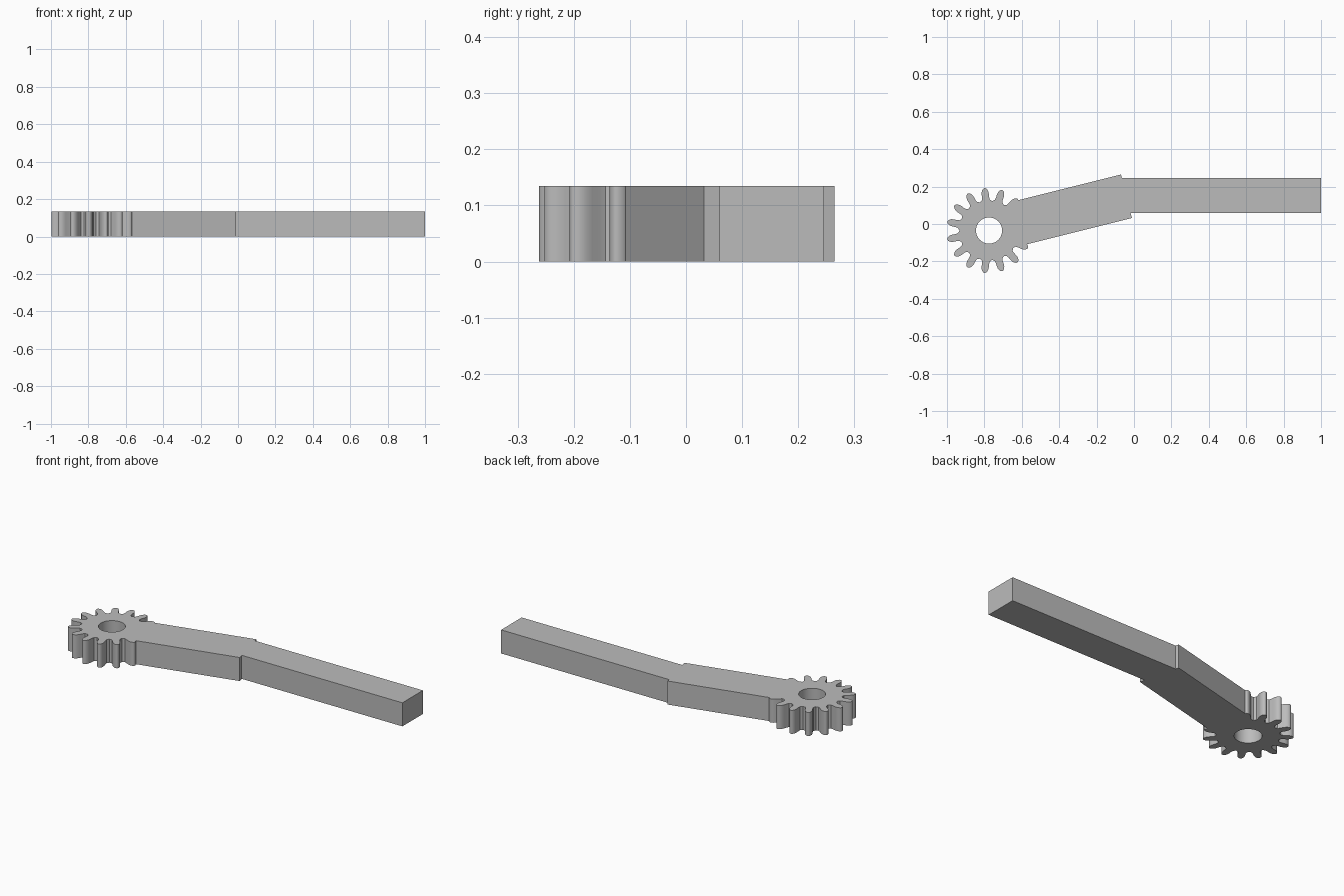
import bpy
import bmesh
from math import sin, cos, radians, pi
from mathutils import Vector, Matrix

cube = bpy.data.objects.get("Cube")
if cube:
    bpy.data.objects.remove(cube)

HEIGHT = 0.135
CENTRE = Vector((-0.775, -0.035))
TEETH = 15
PITCH = 2 * pi / TEETH
TILT = radians(14)          # direction of the first arm section
HALF = 0.12                 # half width of the first arm section
LENGTH = 0.757              # gear centre to the end of that section
BORE = 0.07

# Half of a tooth: (radius, half width) from root to tip
FLANK = [(0.160, 0.027), (0.165, 0.021), (0.178, 0.019), (0.195, 0.0195),
         (0.208, 0.018), (0.218, 0.014), (0.225, 0.008), (0.228, 0.002)]


def tooth(angle):
    """Points of one rounded tooth, counterclockwise."""
    side = [Vector((r, -w)) for r, w in FLANK]
    side += [Vector((r, w)) for r, w in reversed(FLANK)]
    turn = Matrix.Rotation(angle, 2)
    return [turn @ p for p in side]


def in_arm(p):
    return p.x > 0.13 and abs(p.y) < HALF


def edge_crossing(outside, inside):
    """Where a tooth flank meets the side of the arm."""
    edge = HALF if outside.y > 0 else -HALF
    t = (outside.y - edge) / (outside.y - inside.y)
    return outside.lerp(inside, t)


# Gear outline in the frame of the first arm section
rim = []
for i in range(2, TEETH):
    rim += tooth(i * PITCH - TILT)
    root = (i + 0.5) * PITCH - TILT
    if i < TEETH - 1:
        rim.append(Vector((cos(root), sin(root))) * 0.158)

kept = [i for i, p in enumerate(rim) if not in_arm(p)]
first, last = kept[0], kept[-1]
outline = [edge_crossing(rim[first], rim[first - 1])] if first else []
outline += [rim[i] for i in kept]
if last < len(rim) - 1:
    outline.append(edge_crossing(rim[last], rim[last + 1]))
outline.append(Vector((LENGTH, -HALF)))

# Turn into place, then add the straight handle and the step back to the arm
place = Matrix.Rotation(TILT, 2)
outline = [place @ p + CENTRE for p in outline]
corner = place @ Vector((LENGTH, HALF)) + CENTRE
low = outline[-1]


def on_end(y):
    return low.lerp(corner, (y - low.y) / (corner.y - low.y))


outline += [on_end(0.06), Vector((1, 0.06)), Vector((1, 0.246)), on_end(0.246), corner]
bore = [CENTRE + Vector((cos(a), sin(a))) * BORE
        for a in (2 * pi * i / 48 for i in range(48))]

# Extrude the outline with its bore
curve = bpy.data.curves.new("geared_lever", "CURVE")
curve.dimensions = "2D"
curve.fill_mode = "BOTH"
curve.extrude = HEIGHT / 2
for points in (outline, bore):
    spline = curve.splines.new("POLY")
    spline.points.add(len(points) - 1)
    for slot, p in zip(spline.points, points):
        slot.co = (p.x, p.y, 0, 1)
    spline.use_cyclic_u = True
lever = bpy.data.objects.new("geared_lever", curve)
bpy.context.collection.objects.link(lever)
bpy.ops.object.select_all(action="DESELECT")
lever.select_set(True)
bpy.context.view_layer.objects.active = lever
bpy.ops.object.convert(target="MESH")
lever = bpy.context.object

# Weld caps to walls and stand the part on the ground
bm = bmesh.new()
bm.from_mesh(lever.data)
bmesh.ops.remove_doubles(bm, verts=bm.verts, dist=0.0001)
bmesh.ops.translate(bm, verts=bm.verts, vec=(0, 0, HEIGHT / 2))
bmesh.ops.recalc_face_normals(bm, faces=bm.faces)
bm.to_mesh(lever.data)
bm.free()

# Plain grey
grey = bpy.data.materials.new("plain grey")
grey.use_nodes = True
colour = (0.5, 0.5, 0.5, 1)
grey.diffuse_color = colour
grey.node_tree.nodes["Principled BSDF"].inputs["Base Color"].default_value = colour
lever.data.materials.clear()
lever.data.materials.append(grey)
bpy.ops.object.shade_smooth_by_angle(angle=radians(30))
